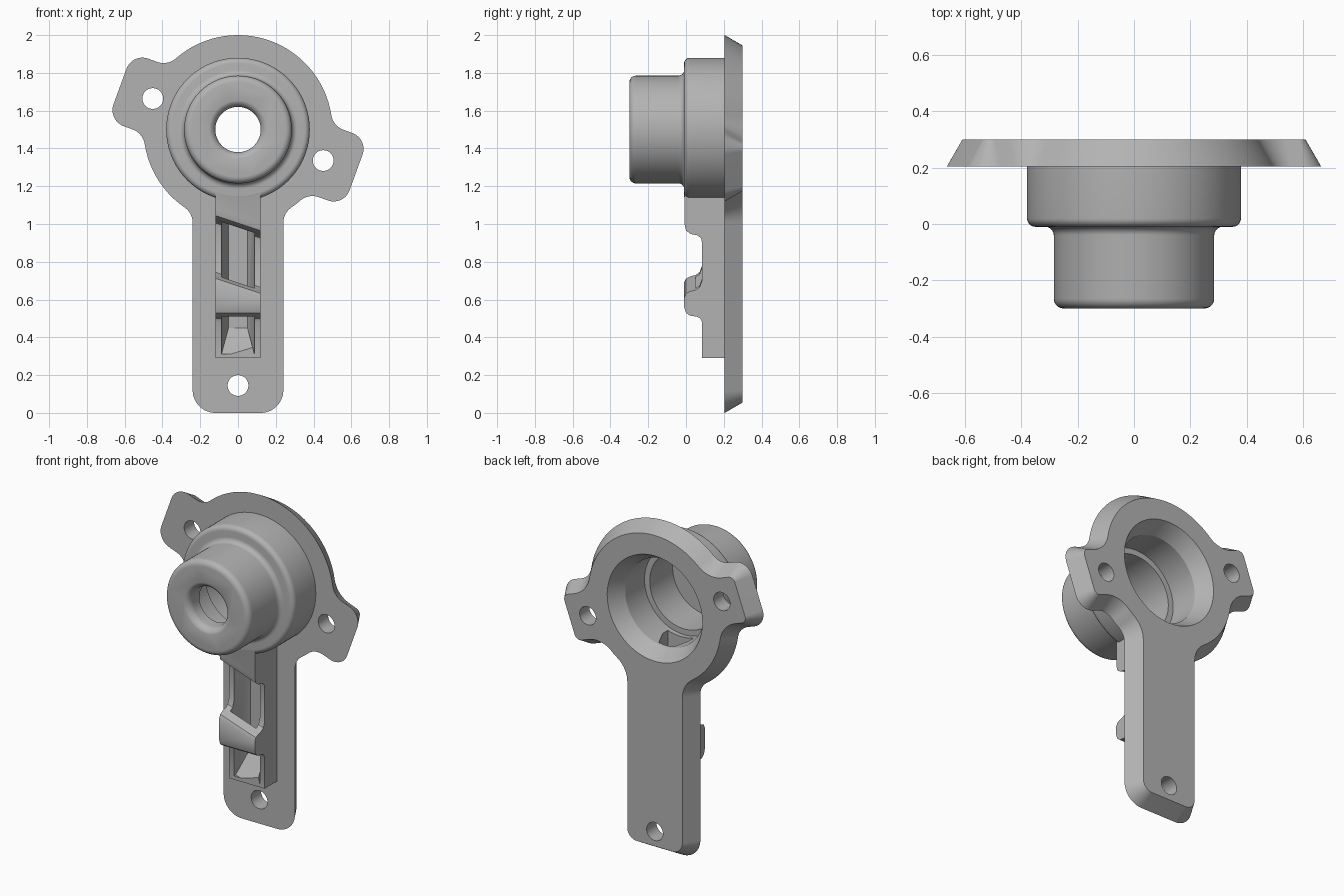
import bpy, bmesh
from math import sin, cos, pi, atan2, sqrt, radians

if "Cube" in bpy.data.objects:
    bpy.data.objects.remove(bpy.data.objects["Cube"])

CZ = 1.5        # height of the round housing's axis
R = 0.5         # radius of the flange disc

grey = bpy.data.materials.new("plain grey")
grey.use_nodes = True
grey.diffuse_color = (0.45, 0.45, 0.45, 1)
grey.node_tree.nodes["Principled BSDF"].inputs["Base Color"].default_value = grey.diffuse_color


def loft(name, rings, caps=True):
    """Skin a list of equally long point rings, closing both ends or the loop."""
    bm = bmesh.new()
    loops = [[bm.verts.new(p) for p in ring] for ring in rings]
    pairs = list(zip(loops, loops[1:])) if caps else list(zip(loops, loops[1:] + loops[:1]))
    for a, b in pairs:
        n = len(a)
        for i in range(n):
            bm.faces.new((a[i], a[(i + 1) % n], b[(i + 1) % n], b[i]))
    if caps:
        bm.faces.new(loops[0])
        bm.faces.new(loops[-1])
    bmesh.ops.recalc_face_normals(bm, faces=bm.faces)
    me = bpy.data.meshes.new(name)
    bm.to_mesh(me)
    bm.free()
    me.materials.append(grey)
    ob = bpy.data.objects.new(name, me)
    bpy.context.collection.objects.link(ob)
    return ob


def turned(name, profile, x=0, z=CZ, n=96):
    """Solid turned about a front-to-back axis from (radius, y) points."""
    return loft(name, [[(x + r * cos(2 * pi * i / n), y, z + r * sin(2 * pi * i / n))
                        for i in range(n)] for r, y in profile])


def round_off(cr, cy, r, a0, a1, n=7):
    """Quarter-round profile points, angles in degrees."""
    return [(cr + r * cos(radians(a0 + (a1 - a0) * i / n)),
             cy + r * sin(radians(a0 + (a1 - a0) * i / n))) for i in range(n + 1)]


def lobe(deg, w, length, corner, fillet):
    """Arcs (centre, radius, start, end, convex) of a tab growing out of the disc."""
    t = radians(deg)
    v = w + fillet
    u = sqrt((R + fillet) ** 2 - v * v)
    e, c = length - corner, w - corner
    local = [(u, -v, fillet, atan2(v, -u), pi / 2, -1), (e, -c, corner, -pi / 2, 0, 1),
             (e, c, corner, 0, pi / 2, 1), (u, v, fillet, -pi / 2, atan2(-v, -u), -1)]
    arcs = [(a * cos(t) - b * sin(t), a * sin(t) + b * cos(t), r, s + t, f + t, k)
            for a, b, r, s, f, k in local]
    return arcs, t - atan2(v, u), t + atan2(v, u)


# Outline: an arm pointing down and two ears, joined by arcs of the disc
lobes = [lobe(-90, 0.24, 1.5, 0.12, 0.1), lobe(-20, 0.19, 0.665, 0.09, 0.1),
         lobe(160, 0.19, 0.665, 0.09, 0.1)]
arcs = []
for i, (tab, start, end) in enumerate(lobes):
    nxt = lobes[(i + 1) % 3][1]
    arcs += tab + [(0, 0, R, end, nxt if nxt > end else nxt + 2 * pi, 1)]


def outline(inset, y):
    pts = []
    for cx, cz, r, a0, a1, k in arcs:
        n = max(8, int(abs(a1 - a0) / radians(4)))
        whole = r != R
        for i in range(0 if whole else 1, n + 1 if whole else n):
            a = a0 + (a1 - a0) * i / n
            rr = r - k * inset
            pts.append((cx + rr * cos(a), y, CZ + cz + rr * sin(a)))
    return pts


body = loft("mounting_bracket", [outline(0, 0.205), outline(0.055, 0.3)])

# Stepped round housing
housing = turned("housing", [(0.38, 0.26)] + round_off(0.35, 0.02, 0.03, 0, -90)
                 + round_off(0.315, -0.04, 0.03, 90, 180)
                 + round_off(0.25, -0.265, 0.035, 0, -90))

# Rib on the arm, with two bridges whose upper edges run at a slant
def across(name, profile, slant=0.08, w=0.12):
    return loft(name, [[(x, y, z + (k * slant if x < 0 else 0)) for y, z, k in profile]
                       for x in (-w, w)])

rail = across("rail", [(0.085, 0.29, 0), (0.25, 0.29, 0), (0.25, 1.2, 0), (0.085, 1.2, 0)])
latch = across("lower_bridge", [
    (0.14, 0.48, 0), (0.085, 0.48, 0), (0.075, 0.5, 0), (0.055, 0.51, 0), (0.02, 0.515, 0),
    (0, 0.53, 0), (-0.01, 0.56, 0), (-0.01, 0.61, 1), (0, 0.632, 1), (0.02, 0.642, 1),
    (0.05, 0.65, 1), (0.072, 0.665, 1), (0.085, 0.7, 1), (0.14, 0.7, 1)])
neck = across("upper_bridge", [
    (0.14, 0.9, 1), (0.085, 0.9, 1), (0.08, 0.925, 1), (0.06, 0.94, 1), (0.025, 0.947, 1),
    (0, 0.965, 1), (-0.008, 1.0, 1), (-0.008, 1.18, 0), (0.14, 1.18, 0)])

# Cutters: bore, screw holes and the tapering channel under the bridges
bore = turned("bore_cutter", [(0.349, 0.35), (0.265, 0.205), (0.265, 0.02), (0.23, 0.02),
                              (0.23, -0.2), (0.12, -0.2)]
              + round_off(0.165, -0.257, 0.045, 180, 270) + [(0.165, -0.35)])
ear = radians(20)
spots = [(-0.48 * cos(ear), CZ + 0.48 * sin(ear)), (0.48 * cos(ear), CZ - 0.48 * sin(ear)),
         (0, 0.145)]
holes = [turned("screw_hole_cutter", [(0.055, 0.1), (0.055, 0.4)], x, z, 40) for x, z in spots]
section = [(-0.087, 0.05, 0.312), (-0.087, 0.1, 0.312), (-0.05, 0.19, 0.45),
           (0.05, 0.19, 0.45), (0.087, 0.1, 0.312), (0.087, 0.05, 0.312)]
channel = loft("channel_cutter", [section, [(x, y, 1.3) for x, y, z in section]])

bpy.context.view_layer.objects.active = body
steps = [(o, 'UNION') for o in (housing, rail, latch, neck)]
steps += [(o, 'DIFFERENCE') for o in [bore, channel] + holes]
for tool, operation in steps:
    tool.hide_render = True
    mod = body.modifiers.new(tool.name, 'BOOLEAN')
    mod.operation, mod.object, mod.solver = operation, tool, 'EXACT'
    bpy.ops.object.modifier_apply(modifier=mod.name)
    bpy.data.objects.remove(tool)

bpy.ops.object.select_all(action='DESELECT')
body.select_set(True)
bpy.ops.object.shade_smooth_by_angle(angle=radians(30))
